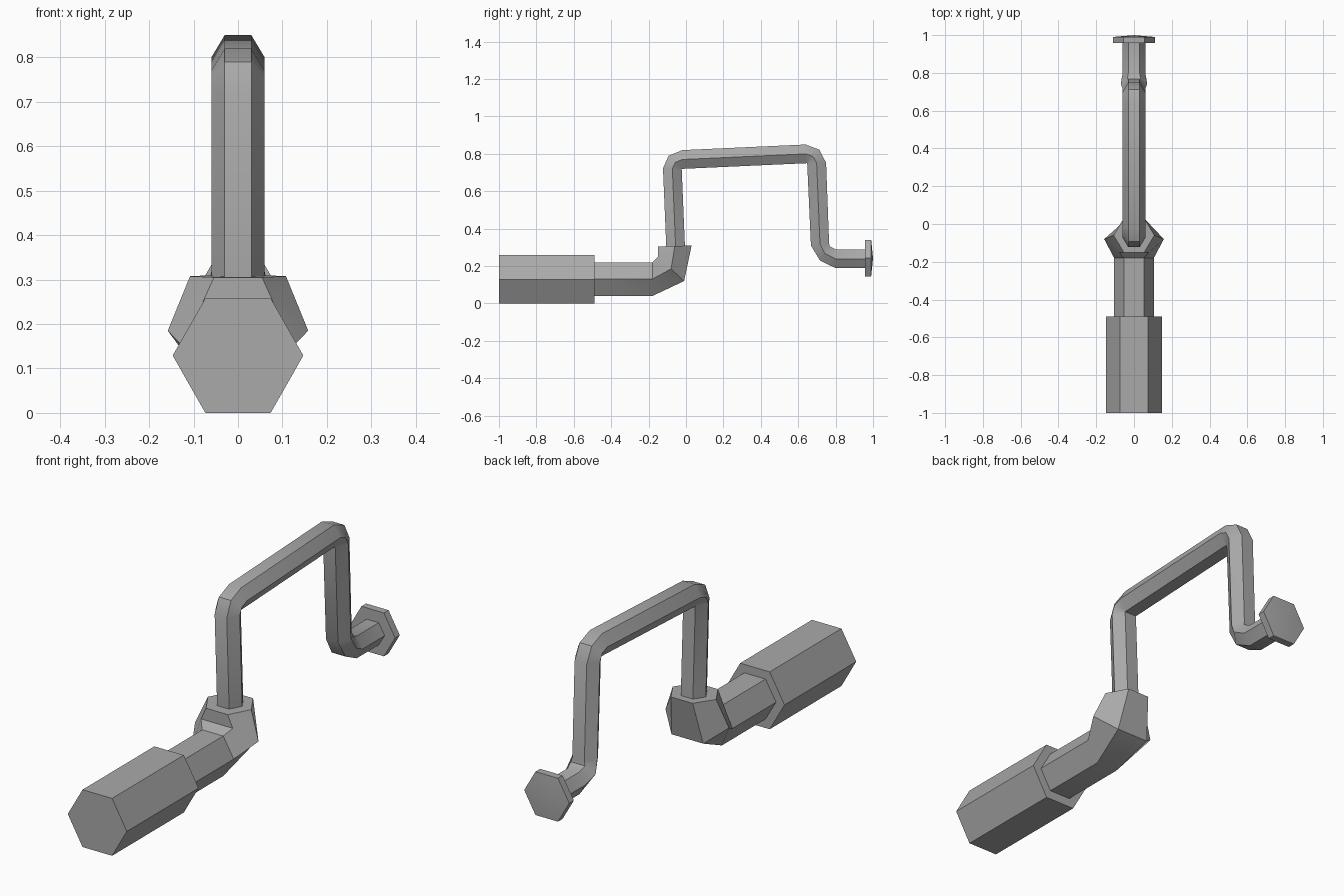
import bpy, bmesh, math
from mathutils import Vector

cube = bpy.data.objects.get("Cube")
if cube:
    bpy.data.objects.remove(cube, do_unlink=True)

grey = bpy.data.materials.new("steel grey")
grey.use_nodes = True
COLOUR = (0.4, 0.4, 0.4, 1)
grey.diffuse_color = COLOUR
grey.node_tree.nodes["Principled BSDF"].inputs["Base Color"].default_value = COLOUR


def hex_loft(name, sections, dome=0):
    """Loft hexagons, each given by its two flat-side points (y, z) and half width."""
    bm = bmesh.new()
    rings = []
    for py, pz, qy, qz, w in sections:
        p, q = Vector((0, py, pz)), Vector((0, qy, qz))
        mid, side = (p + q) / 2, Vector((w, 0, 0))
        corners = (p + side / 2, mid + side, q + side / 2,
                   q - side / 2, mid - side, p - side / 2)
        rings.append([bm.verts.new(c) for c in corners])
    for a, b in zip(rings, rings[1:]):
        for i in range(6):
            j = (i + 1) % 6
            bm.faces.new((a[i], a[j], b[j], b[i]))
    bm.faces.new(rings[0])
    end = bm.faces.new(rings[-1])
    if dome:
        tip = bmesh.ops.poke(bm, faces=[end])["verts"][0]
        tip.co.y += dome
    bmesh.ops.recalc_face_normals(bm, faces=bm.faces)
    mesh = bpy.data.meshes.new(name)
    bm.to_mesh(mesh)
    bm.free()
    mesh.materials.append(grey)
    obj = bpy.data.objects.new(name, mesh)
    bpy.context.collection.objects.link(obj)
    bpy.ops.object.select_all(action='DESELECT')
    obj.select_set(True)
    bpy.context.view_layer.objects.active = obj
    bpy.ops.object.shade_smooth_by_angle(angle=math.radians(30))
    return obj


# Thick grip, stepping down to the neck and the flared elbow socket
hex_loft("grip_and_socket", [
    (-1, .258, -1, 0, .147),
    (-.49, .258, -.49, 0, .147),
    (-.49, .22, -.49, .04, .105),
    (-.18, .22, -.18, .04, .105),
    (-.15, .25, -.01, .12, .158),
    (-.15, .305, .03, .31, .108),
])

# Cranked rod: up, over, down and out to the back
hex_loft("cranked_rod", [
    (-.105, .29, -.005, .29, .06),
    (-.123, .722, -.023, .72, .06),
    (-.093, .79, -.022, .72, .06),
    (-.02, .82, -.018, .72, .06),
    (.64, .85, .645, .75, .06),
    (.713, .822, .646, .75, .06),
    (.749, .752, .648, .748, .06),
    (.765, .325, .668, .31, .06),
    (.768, .305, .716, .23, .07),
    (.80, .289, .80, .189, .06),
    (.96, .289, .96, .189, .06),
])

# Slightly domed end button
hex_loft("end_button", [
    (.957, .34, .957, .145, .112),
    (.99, .34, .99, .145, .112),
], dome=.01)
